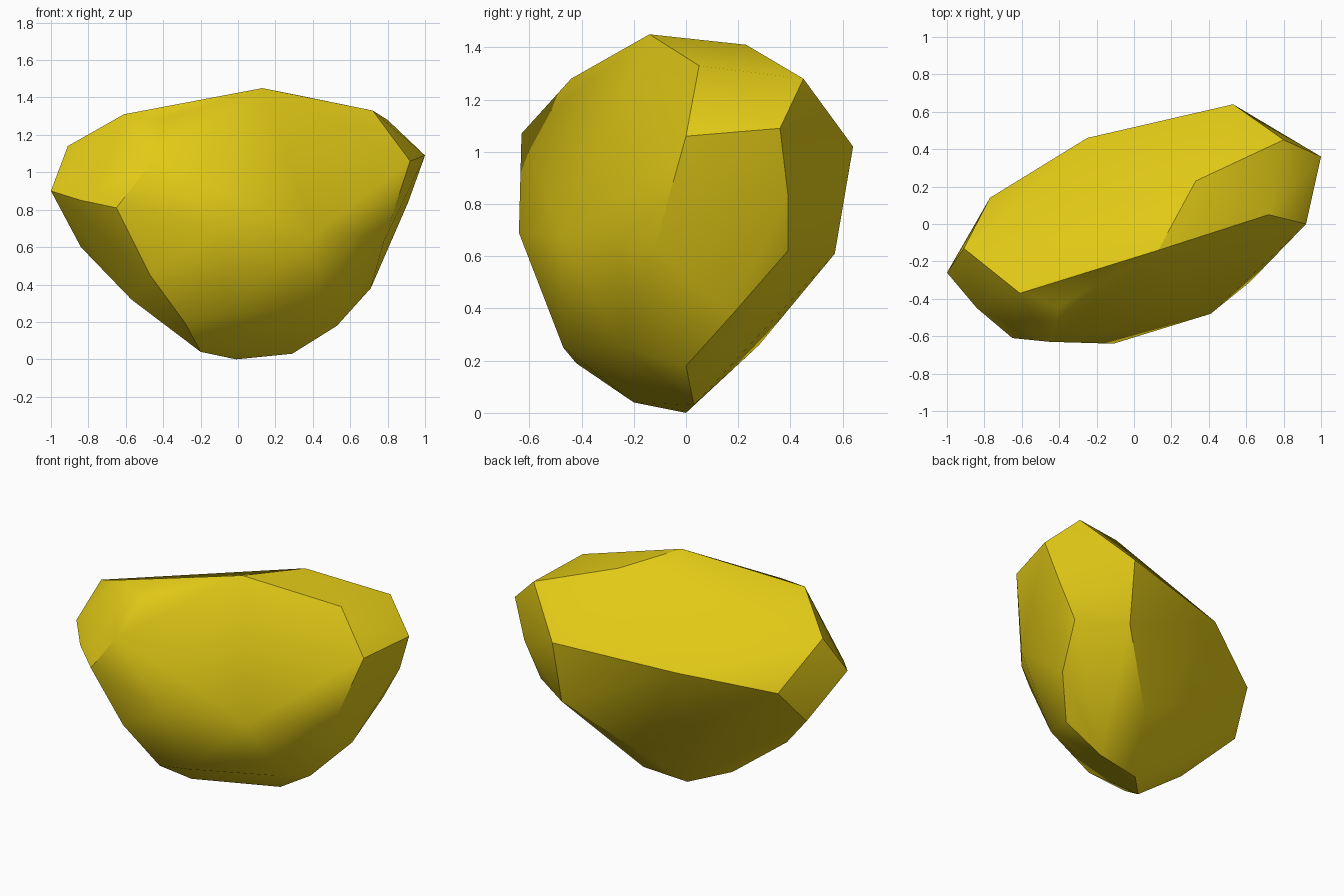
import bpy
import bmesh
import math

default_cube = bpy.data.objects.get("Cube")
if default_cube:
    bpy.data.objects.remove(default_cube, do_unlink=True)


def make_material(name, colour):
    material = bpy.data.materials.new(name)
    material.use_nodes = True
    material.diffuse_color = colour
    shader = material.node_tree.nodes["Principled BSDF"]
    shader.inputs["Base Color"].default_value = colour
    shader.inputs["Roughness"].default_value = 0.8
    return material


def make_boulder(name, regions, material):
    """Wrap a convex skin around the corner points of every region."""
    bm = bmesh.new()
    for corners in regions.values():
        for corner in corners:
            bm.verts.new(corner)
    hull = bmesh.ops.convex_hull(bm, input=bm.verts[:])
    unused = [v for v in hull["geom_interior"] + hull["geom_unused"]
              if isinstance(v, bmesh.types.BMVert)]
    bmesh.ops.delete(bm, geom=list(set(unused)), context="VERTS")
    # Merge the nearly flat triangles into broad chiselled facets
    bmesh.ops.dissolve_limit(bm, angle_limit=math.radians(4),
                             verts=bm.verts[:], edges=bm.edges[:])
    bmesh.ops.recalc_face_normals(bm, faces=bm.faces[:])

    mesh = bpy.data.meshes.new(name)
    bm.to_mesh(mesh)
    bm.free()
    mesh.materials.append(material)
    boulder = bpy.data.objects.new(name, mesh)
    bpy.context.collection.objects.link(boulder)
    return boulder


# Corners of the chiselled facets, grouped by the side they belong to
regions = {
    "crown": [(-.61, -.37, 1.31), (.13, -.14, 1.45), (.72, .05, 1.33),
              (.8, .45, 1.28), (.33, .23, 1.41), (-.91, -.13, 1.14)],
    "front": [(-.45, -.63, 1.07), (-.4, -.44, 1.28), (-.11, -.64, .69),
              (.41, -.48, .67), (.62, -.31, .67), (.78, -.12, .63),
              (-.65, -.61, .81)],
    "plus_x_end": [(1, .36, 1.09), (.92, 0, 1.06), (.91, .39, .84),
                   (.79, .39, .62), (.71, .18, .38)],
    "minus_x_end": [(-1, -.26, .9), (-.84, -.45, .85), (-.84, -.06, .6),
                    (-.57, -.24, .32)],
    "back": [(.53, .64, 1.02), (-.25, .46, .96), (-.77, .14, .84),
             (.51, .57, .61), (.15, .28, .26)],
    "underside": [(-.47, -.53, .45), (-.04, -.47, .25), (-.28, -.42, .19),
                  (.45, -.24, .25), (.53, 0, .18), (.29, .03, .03),
                  (-.01, 0, 0), (-.2, -.2, .04)],
}

yellow_stone = make_material("yellow_stone", (.76, .59, .008, 1))
boulder = make_boulder("boulder", regions, yellow_stone)

# Soft facets with crisp ridges
bpy.ops.object.select_all(action="DESELECT")
boulder.select_set(True)
bpy.context.view_layer.objects.active = boulder
bpy.ops.object.shade_smooth_by_angle(angle=math.radians(30))
